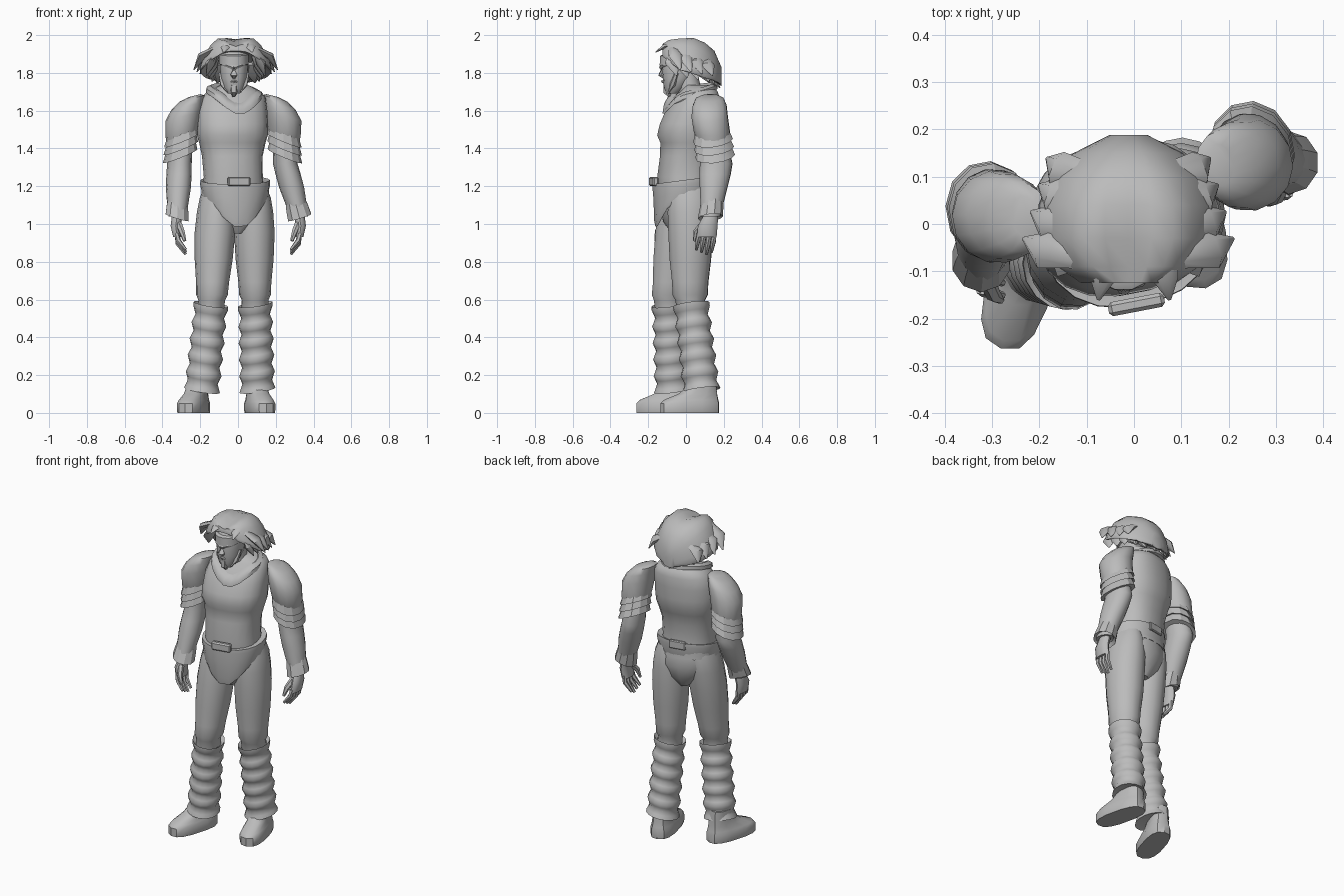
import bpy, bmesh, math
from mathutils import Vector, Matrix

cube = bpy.data.objects.get("Cube")
if cube:
    bpy.data.objects.remove(cube, do_unlink=True)

grey = bpy.data.materials.new("plain grey")
grey.use_nodes = True
grey.diffuse_color = (.5, .5, .5, 1)
grey.node_tree.nodes["Principled BSDF"].inputs["Base Color"].default_value = (.5, .5, .5, 1)


def finish(name, bm, sharp=45):
    """Turn a bmesh into a shaded object."""
    bmesh.ops.recalc_face_normals(bm, faces=bm.faces)
    mesh = bpy.data.meshes.new(name)
    bm.to_mesh(mesh)
    bm.free()
    mesh.materials.append(grey)
    obj = bpy.data.objects.new(name, mesh)
    bpy.context.collection.objects.link(obj)
    bpy.ops.object.select_all(action='DESELECT')
    obj.select_set(True)
    bpy.context.view_layer.objects.active = obj
    bpy.ops.object.shade_smooth_by_angle(angle=math.radians(sharp))
    return obj


def skin(name, loops, sharp=45):
    """Bridge equal vertex loops and cap both ends."""
    bm = bmesh.new()
    rows = [[bm.verts.new(co) for co in loop] for loop in loops]
    n = len(rows[0])
    for low, high in zip(rows, rows[1:]):
        for i in range(n):
            j = (i + 1) % n
            bm.faces.new((low[i], low[j], high[j], high[i]))
    bm.faces.new(rows[0])
    bm.faces.new(rows[-1])
    return finish(name, bm, sharp)


def loft(name, rings, rot=0, tilt=(0, 0), seg=14, power=1, sharp=45):
    """Stack rounded rings (x, y, z, rx, ry, optional dip of the front)."""
    loops = []
    for cx, cy, cz, rx, ry, *dip in rings:
        loop = []
        for i in range(seg):
            a = math.tau * (i + .5) / seg
            c, s = math.cos(a), math.sin(a)
            u = rx * math.copysign(abs(c) ** power, c)
            v = ry * math.copysign(abs(s) ** power, s)
            x = u * math.cos(rot) - v * math.sin(rot)
            y = u * math.sin(rot) + v * math.cos(rot)
            drop = sum(dip) * max(0, -s) ** 4
            loop.append((cx + x, cy + y, cz + x * tilt[0] + y * tilt[1] - drop))
        loops.append(loop)
    return skin(name, loops, sharp)


def sweep(name, points, radii, flat=1, seg=6):
    """Run a round or flattened section along a short path."""
    pts = [Vector(p) for p in points]
    loops = []
    for k, (p, r) in enumerate(zip(pts, radii)):
        way = pts[min(k + 1, len(pts) - 1)] - pts[max(k - 1, 0)]
        q = way.to_track_quat('Z', 'Y')
        angles = [math.tau * i / seg for i in range(seg)]
        loops.append([p + q @ Vector((r * flat * math.cos(a), r * math.sin(a), 0)) for a in angles])
    return skin(name, loops)


def block(name, centre, size, turn=0):
    bm = bmesh.new()
    bmesh.ops.create_cube(bm, size=1)
    bm.transform(Matrix.Translation(centre) @ Matrix.Rotation(turn, 4, 'Z') @ Matrix.Diagonal((*size, 1)))
    bmesh.ops.bevel(bm, geom=bm.edges[:], offset=min(size) * .25, affect='EDGES')
    return finish(name, bm, 30)


def along(a, b, t, rx, ry):
    """Ring between two joints."""
    return (*a.lerp(b, t), rx, ry)


TWIST = .19

# Vest with a chest ledge, neck and V-shaped collar
loft("torso", [
    (-.025, 0, 1.15, .165, .14), (-.025, -.01, 1.25, .155, .14), (-.03, 0, 1.36, .16, .135),
    (-.03, .01, 1.43, .175, .143), (-.03, .01, 1.47, .187, .16), (-.03, .02, 1.53, .188, .155),
    (-.03, .035, 1.6, .185, .14), (-.025, .055, 1.665, .172, .12),
    (-.02, .065, 1.7, .145, .1), (-.02, .06, 1.735, .075, .075)], TWIST, seg=20, power=.85)
loft("neck", [(-.02, .03, 1.66, .065, .065), (-.02, .0, 1.8, .055, .06)])
collar = [(.0, 1.0, .07), (.022, .98, .07), (.035, .82, .06), (.02, .55, .04)]
loft("collar", [(-.02, .022, 1.685 + h, .15 * f, .146 * f, dip) for h, f, dip in collar],
     TWIST, (-.1, .22), 20)

# Pelvis, flared waistband with a pointed front, buckle and back tab
loft("pelvis", [(-.015, .0, .95, .04, .08), (-.015, .0, 1.01, .13, .12),
                (-.015, 0, 1.09, .183, .143), (-.018, -.005, 1.15, .18, .145),
                (-.02, -.01, 1.2, .165, .142)], TWIST, seg=18)
band = [(1.13, .99, .13), (1.15, 1.04, .11), (1.18, 1.05, .04), (1.21, 1.09, 0), (1.232, 1.08, 0), (1.225, .9, 0)]
loft("waistband", [(-.015, -.014, z, .17 * f, .148 * f, dip) for z, f, dip in band],
     TWIST, (0, .13), 20, .9, 35)
block("belt_buckle", (.005, -.17, 1.225), (.12, .03, .05), TWIST)
block("belt_back_tab", (-.04, .14, 1.235), (.1, .02, .05), TWIST)


def arm(label, s, shoulder, elbow, wrist):
    shoulder, elbow, wrist = Vector(shoulder), Vector(elbow), Vector(wrist)
    # Rounded shoulder guard with three overlapping skirts
    x, y, z = shoulder
    loft(label + "_shoulder_guard", [
        (x - s * .06, y, z + .1, .03, .045), (x - s * .045, y, z + .085, .065, .075),
        (x - s * .02, y, z + .045, .085, .092), (x, y, z - .01, .096, .098),
        along(shoulder, elbow, .35, .088, .097), along(shoulder, elbow, .5, .08, .085)],
        TWIST, (-s * .25, 0))
    skirts = []
    for t in (.34, .5, .66):
        skirts += [along(shoulder, elbow, t, .078, .09), along(shoulder, elbow, t + .19, .091, .106)]
    loft(label + "_shoulder_skirts", skirts, TWIST, (-s * .4, .1), 12, sharp=25)
    # Arm sleeve and pointed wrist cuff
    loft(label + "_arm", [
        along(shoulder, elbow, .5, .06, .075), along(shoulder, elbow, 1, .064, .088),
        along(elbow, wrist, .2, .066, .085), along(elbow, wrist, .45, .066, .075),
        along(elbow, wrist, .8, .055, .06), along(elbow, wrist, 1, .045, .052)], TWIST)
    loft(label + "_wrist_cuff", [
        along(elbow, wrist, .72, .054, .06), along(elbow, wrist, .85, .06, .063),
        along(elbow, wrist, 1.02, .064, .067), along(elbow, wrist, .97, .045, .05)],
        0, (s * .3, .1), 10, sharp=30)
    # Palm, curled fingers and thumb
    x, y, z = wrist
    loft(label + "_palm", [
        (x, y, z, .03, .04), (x + s * .008, y - .015, z - .05, .028, .052),
        (x, y - .02, z - .11, .022, .052)], seg=10)
    for k in range(4):
        fy = y + .02 - k * .027
        reach = .2 - .012 * abs(k - 1)
        sweep(label + "_finger", [(x, fy, z - .09), (x - s * .005, fy - .005, z - reach * .72),
                                  (x - s * .045, fy - .015, z - reach)], (.014, .014, .008))
    sweep(label + "_thumb", [(x - s * .01, y - .04, z - .04), (x - s * .025, y - .075, z - .08),
                             (x - s * .04, y - .085, z - .13)], (.018, .016, .009))


arm("left", 1, (.24, .125, 1.58), (.25, .16, 1.32), (.325, .13, 1.04))
arm("right", -1, (-.288, .015, 1.58), (-.31, .03, 1.32), (-.322, -.075, 1.04))


def leg(label, s, hip, knee, ankle, foot, turn):
    hip, knee, ankle = Vector(hip), Vector(knee), Vector(ankle)
    # Trouser leg, full at the seat and gathered over the knee
    loft(label + "_trouser_leg", [
        along(hip, knee, -.2, .065, .105), along(hip, knee, -.08, .088, .12),
        along(hip, knee, .08, .1, .124),
        along(hip, knee, .3, .107, .12), along(hip, knee, .6, .1, .112),
        along(hip, knee, .85, .087, .098), along(hip, knee, .99, .083, .095),
        along(hip, knee, 1.05, .07, .08), along(knee, ankle, .15, .072, .08)], TWIST)
    # Gathered leg warmer made of stacked folds with a flared, slanted top
    folds = [along(knee, ankle, .14, .068, .075), along(knee, ankle, .09, .091, .096)]
    for k in range(21):
        swell = .083 + .0002 * k + .008 * math.cos(k * math.pi / 2)
        folds.append(along(knee, ankle, .13 + .87 * k / 20, swell, swell * 1.06))
    folds.append(along(knee, ankle, .98, .06, .07))
    loft(label + "_leg_warmer", folds, TWIST, (s * .15, .13), 16, sharp=50)
    # Shoe with a flat sole, low toe and high ankle
    rear = Vector((-math.sin(turn), math.cos(turn), 0)) * .16
    shape = [(0, 0, .96, 1), (.012, 0, 1, 1), (.05, 0, 1, 1), (.068, .04, .9, .93),
             (.1, .27, .78, .66), (.14, .42, .72, .48), (.19, .45, .7, .42)]
    loft(label + "_shoe", [(foot[0] + rear.x * b, foot[1] + rear.y * b, h, .07 * w, .16 * d)
                           for h, b, w, d in shape], turn, seg=14, power=.75, sharp=35)


leg("left", 1, (.085, .025, 1.1), (.09, .022, .62), (.103, .082, .12), (.115, .02), .23)
leg("right", -1, (-.115, -.025, 1.1), (-.138, -.088, .62), (-.191, -.068, .12), (-.235, -.11), -.29)

# Head with jaw, brow, nose, mouth and chin beard
HX = -.022
loft("head", [(HX, -.075, 1.69, .032, .03), (HX, -.06, 1.72, .055, .058), (HX, -.045, 1.77, .07, .078),
              (HX, -.035, 1.83, .075, .095), (HX, -.02, 1.9, .078, .1), (HX, 0, 1.95, .05, .07)], power=.9)
loft("headband", [(HX, -.035, z, .08 * f, .106 * f) for z, f in
                  ((1.845, .9), (1.85, 1), (1.9, .99), (1.905, .88))], 0, (0, .1), 16, .9, 30)
sweep("nose", [(HX, -.125, 1.835), (HX, -.132, 1.79), (HX, -.11, 1.775)], (.01, .018, .012))
for side in (-1, 1):
    sweep("brow", [(HX, -.13, 1.828), (HX + side * .035, -.12, 1.842), (HX + side * .062, -.095, 1.845)],
          (.013, .013, .006))
    sweep("cheek_whisker", [(HX + side * .07, -.05, 1.8), (HX + side * .058, -.07, 1.74),
                            (HX + side * .035, -.09, 1.7)], (.012, .016, .005))
sweep("mouth", [(HX - .028, -.105, 1.75), (HX, -.122, 1.755), (HX + .028, -.105, 1.75)], (.005, .01, .005))
sweep("chin_beard", [(HX, -.1, 1.735), (HX, -.1, 1.7), (HX, -.085, 1.675)], (.022, .024, .008))

# Hair as one swept-back arch with two crests and a front parting
arch = []
for y, rx, zc, rz, droop, notch in (
        (-.125, .1, 1.94, .025, .05, .025), (-.09, .15, 1.952, .045, .09, .05),
        (-.03, .19, 1.955, .058, .14, .05), (.04, .19, 1.93, .073, .13, .025),
        (.1, .165, 1.885, .085, .1, .01), (.15, .115, 1.835, .082, .06, 0), (.188, .04, 1.78, .05, .02, 0)):
    loop = []
    for i in range(24):
        a = math.tau * i / 24
        u, w = math.cos(a), math.sin(a)
        part = notch * math.exp(-(u * 3) ** 2) * (w > 0)
        loop.append((-.012 + rx * u, y, zc + rz * w - droop * abs(u) ** 3 - part))
    arch.append(loop)
skin("hair_mass", arch, 60)

# Broad pointed locks hanging from the edge of the hair
for side, label in ((-1, "right"), (1, "left")):
    for k in range(4):
        t = k / 3
        x, y = -.012 + side * (.15 - .03 * t), -.07 + .17 * t
        sweep(label + "_side_lock", [
            (x - side * .05, y, 1.935 - .05 * t), (x + side * .03, y + .015, 1.89 - .05 * t),
            (x + side * (.072 - .02 * t), y + .04, 1.815 - .03 * t)], (.012, .02, .002), 2)
        sweep(label + "_inner_lock", [
            (x - side * .05, y, 1.92 - .05 * t), (x - side * .015, y, 1.85 - .04 * t),
            (x + side * .005, y + .02, 1.785 - .03 * t)], (.012, .022, .002), 2)
    sweep(label + "_front_tuft", [(side * .07, -.05, 1.95), (side * .065, -.115, 1.94),
                                  (side * .075, -.16, 1.91)], (.012, .014, .002), 2)
for k in range(-2, 3):
    x = k * .045
    sweep("nape_lock", [(x - .01, .04, 1.86), (x - .01, .125 - abs(x) * .4, 1.805),
                        (x * 1.1 - .01, .18 - abs(x) * .6, 1.72 + abs(x) * .3)], (.03, .035, .003), 1.4)
